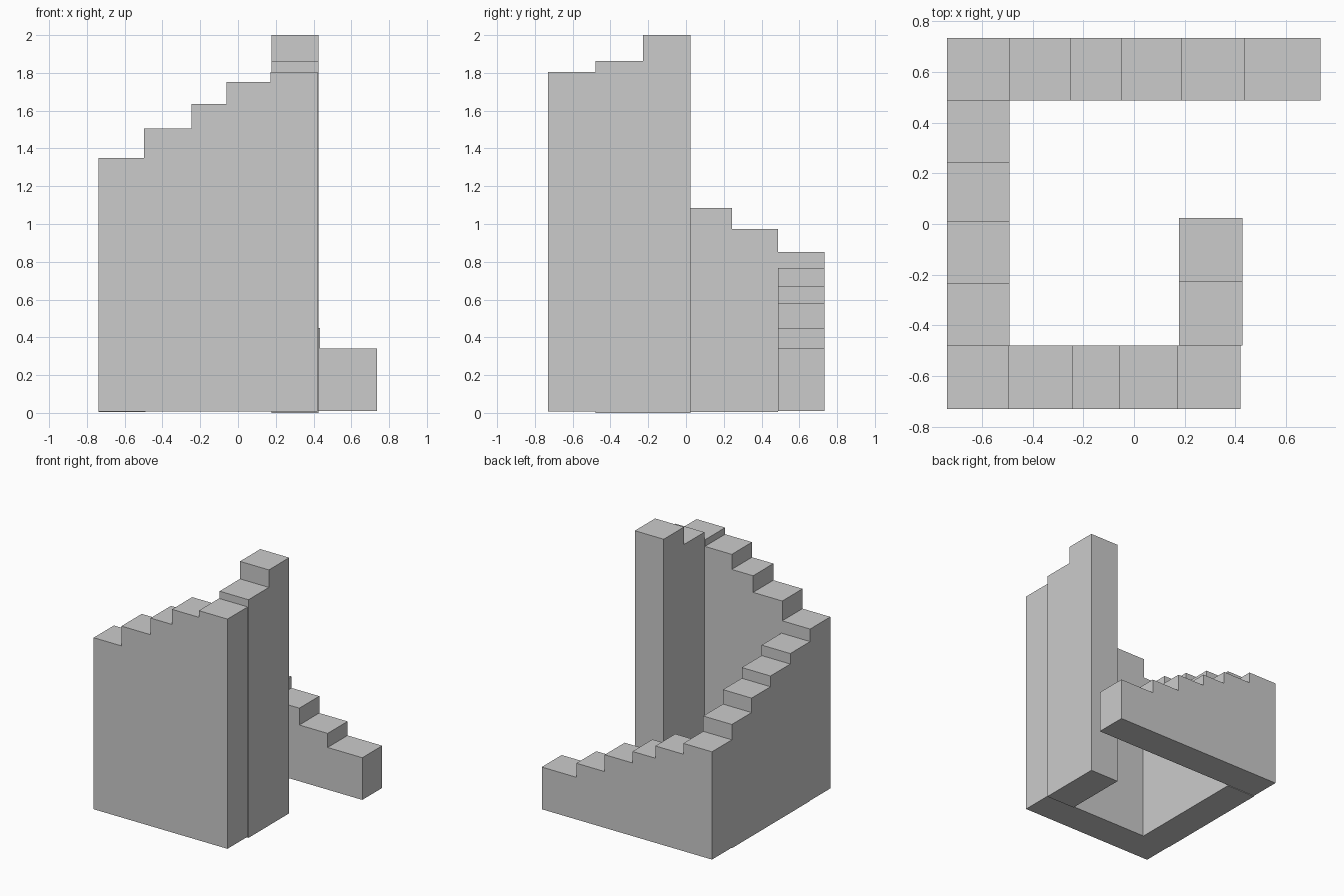
import bpy

if "Cube" in bpy.data.objects:
    bpy.data.objects.remove(bpy.data.objects["Cube"])


def step(name, x0, x1, y0, y1, z0, z1):
    """One solid stair block spanning the given bounds."""
    bpy.ops.mesh.primitive_cube_add(
        size=1, location=((x0 + x1) / 2, (y0 + y1) / 2, (z0 + z1) / 2))
    ob = bpy.context.object
    ob.name = name
    ob.scale = (x1 - x0, y1 - y0, z1 - z0)
    bpy.ops.object.transform_apply(location=False, rotation=False, scale=True)


# Back flight: climbs from right to left
edges = [0.735, 0.435, 0.19, -0.05, -0.248, -0.49, -0.738]
tops = [0.34, 0.45, 0.582, 0.672, 0.768, 0.853]
for i, h in enumerate(tops):
    step(f"back_step_{i + 1}", edges[i + 1], edges[i], 0.487, 0.733, 0.01, h)

# Left flight: climbs from back to front
edges = [0.487, 0.243, 0.01, -0.235, -0.48]
tops = [0.973, 1.086, 1.17, 1.252]
for i, h in enumerate(tops):
    step(f"left_step_{i + 1}", -0.738, -0.49, edges[i + 1], edges[i], 0.005, h)

# Front flight: climbs from left to right
edges = [-0.738, -0.497, -0.245, -0.06, 0.172, 0.42]
tops = [1.35, 1.505, 1.635, 1.753, 1.805]
for i, h in enumerate(tops):
    step(f"front_step_{i + 1}", edges[i], edges[i + 1], -0.73, -0.48, 0.008, h)

# Right flight: last two steps, turning inward
edges = [-0.48, -0.228, 0.023]
for i, h in enumerate([1.863, 2.0]):
    step(f"right_step_{i + 1}", 0.177, 0.427, edges[i], edges[i + 1], 0.0, h)
